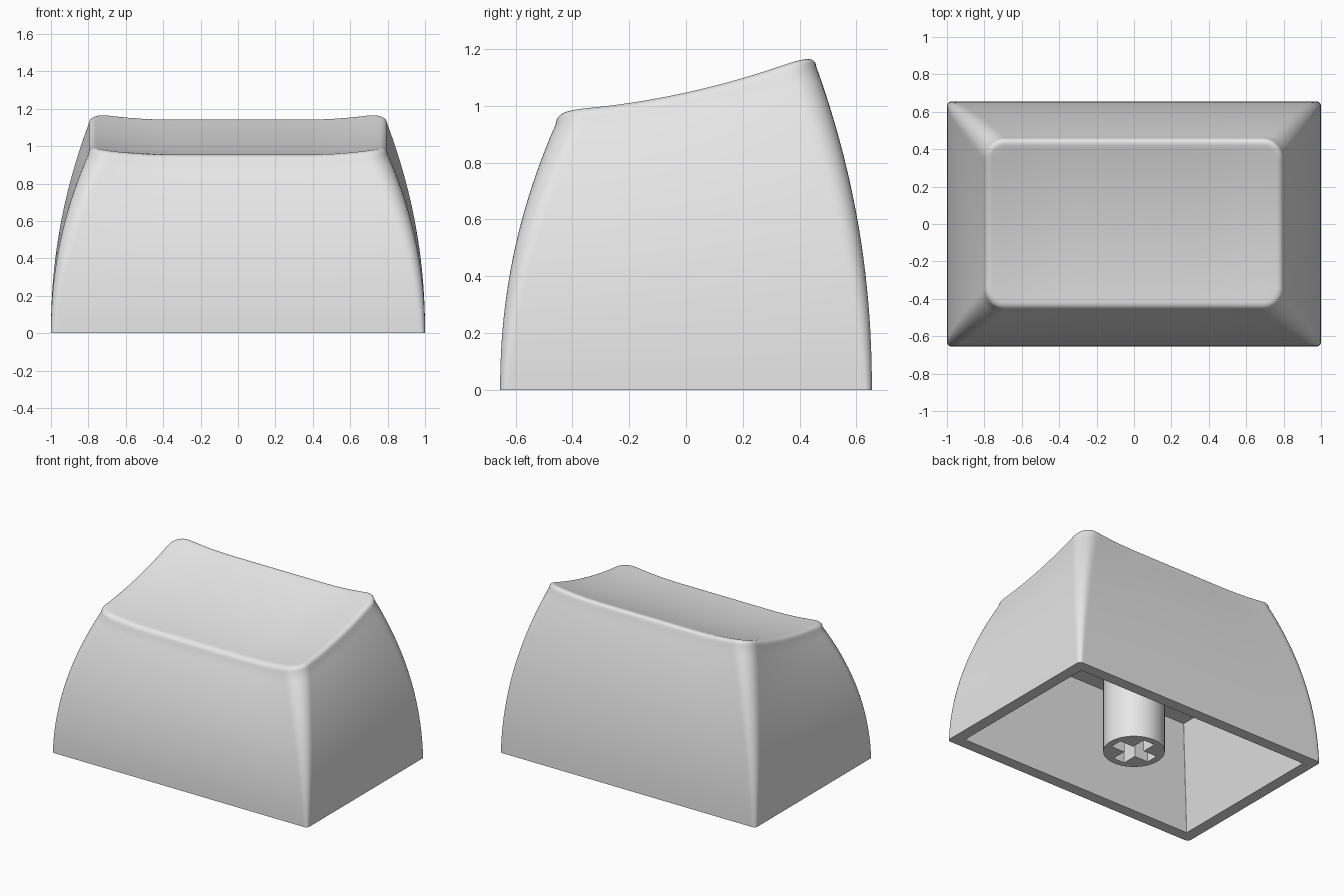
import bpy, bmesh
from math import sin, cos, pi, radians

if "Cube" in bpy.data.objects:
    bpy.data.objects.remove(bpy.data.objects["Cube"])

HX, HY = 1.0, 0.655          # base half sizes
TAPER = 0.2                  # how far the walls lean in
FILLET = 0.04                # rounding of the top edge
TOP_R = 0.11                 # corner radius at the top
STEM_R = 0.196
CEILING = 0.67

grey = bpy.data.materials.new("grey_plastic")
grey.use_nodes = True
grey.diffuse_color = (0.8, 0.8, 0.8, 1)
grey.node_tree.nodes["Principled BSDF"].inputs["Base Color"].default_value = (0.8, 0.8, 0.8, 1)


def outline(hx, hy, r, arc=8, side=16):
    """Rounded rectangle with points packed towards the corners."""
    corners = []
    for k, (sx, sy) in enumerate([(1, 1), (-1, 1), (-1, -1), (1, -1)]):
        angles = [(k + i / arc) * pi / 2 for i in range(arc + 1)]
        corners.append([(sx * (hx - r) + r * cos(a), sy * (hy - r) + r * sin(a)) for a in angles])
    pts = []
    for k, corner in enumerate(corners):
        pts += corner
        (x0, y0), (x1, y1) = corner[-1], corners[(k + 1) % 4][0]
        for i in range(1, side):
            s = 0.5 - 0.5 * cos(pi * i / side)
            pts.append((x0 + (x1 - x0) * s, y0 + (y1 - y0) * s))
    return pts


def top_height(x, y):
    """Sloping dished top, level across the middle and lifting at the sides."""
    lift = max(0, abs(x) - 0.36) / 0.39
    return 1.015 + 0.22 * y + 0.18 * y * y + 0.03 * lift * lift


def finish(name, bm):
    bmesh.ops.recalc_face_normals(bm, faces=bm.faces)
    mesh = bpy.data.meshes.new(name)
    bm.to_mesh(mesh)
    bm.free()
    mesh.materials.append(grey)
    obj = bpy.data.objects.new(name, mesh)
    bpy.context.collection.objects.link(obj)
    return obj


def activate(obj):
    bpy.ops.object.select_all(action='DESELECT')
    obj.select_set(True)
    bpy.context.view_layer.objects.active = obj


# Rings from the cavity ceiling, down and round the rim, up the walls and over the top
rings = []
for inset, z in ((0.24, CEILING), (0.08, 0)):
    rings.append([(x, y, z) for x, y in outline(HX - inset, HY - inset, 0.003)])

top_x, top_y = HX - TAPER, HY - TAPER + 0.005
top_edge = outline(top_x, top_y, TOP_R)
WALL_STEPS = 22
for i in range(WALL_STEPS + 1):
    t = i / WALL_STEPS
    lean = t ** 2.1
    ring = outline(HX + (top_x - HX) * lean, HY + (top_y - HY) * lean, 0.025 + (TOP_R - 0.025) * t)
    rings.append([(x, y, t * (top_height(*e) - FILLET)) for (x, y), e in zip(ring, top_edge)])

for i in range(2, 8):
    a = i / 7 * pi / 2
    inset = FILLET * (1 - cos(a))
    ring = outline(top_x - inset, top_y - inset, TOP_R - inset)
    rings.append([(x, y, top_height(x, y) - FILLET * (1 - sin(a))) for x, y in ring])

DISH_STEPS = 20
for i in range(1, DISH_STEPS):
    s = 1 - i / DISH_STEPS
    rings.append([(x * s, y * s, top_height(x * s, y * s)) for x, y in ring])

# Cap shell
bm = bmesh.new()
loops = [[bm.verts.new(p) for p in ring] for ring in rings]
count = len(loops[0])
for lower, upper in zip(loops, loops[1:]):
    for j in range(count):
        k = (j + 1) % count
        bm.faces.new((lower[j], lower[k], upper[k], upper[j]))
bm.faces.new(loops[0])
bm.faces.new(loops[-1])
shell = finish("cap_shell", bm)
activate(shell)
bpy.ops.object.shade_smooth_by_angle(angle=radians(40))
# The cavity walls and rim stay flat
for face in shell.data.polygons:
    if all(min(HX - abs(shell.data.vertices[v].co.x), 1) >= 0 and v < 2 * count for v in face.vertices):
        face.use_smooth = False

# Mounting stem
bm = bmesh.new()
bmesh.ops.create_cone(bm, cap_ends=True, segments=48, radius1=STEM_R, radius2=STEM_R, depth=CEILING + 0.02)
bmesh.ops.translate(bm, verts=bm.verts, vec=(0, 0, (CEILING + 0.02) / 2))
stem = finish("mounting_stem", bm)

# Cross-shaped socket cut into the stem
L, W = 0.15, 0.044
cross = [(L, -W), (L, W), (W, W), (W, L), (-W, L), (-W, W),
         (-L, W), (-L, -W), (-W, -W), (-W, -L), (W, -L), (W, -W)]
bm = bmesh.new()
base = bm.faces.new([bm.verts.new((x, y, -0.1)) for x, y in cross])
sweep = bmesh.ops.extrude_face_region(bm, geom=[base])
bmesh.ops.translate(bm, vec=(0, 0, 0.4),
                    verts=[v for v in sweep["geom"] if isinstance(v, bmesh.types.BMVert)])
cutter = finish("socket_cutter", bm)
cutter.hide_render = True

cut = stem.modifiers.new("socket", 'BOOLEAN')
cut.operation = 'DIFFERENCE'
cut.solver = 'EXACT'
cut.object = cutter
activate(stem)
bpy.ops.object.modifier_apply(modifier=cut.name)
bpy.data.objects.remove(cutter)
bpy.ops.object.shade_smooth_by_angle(angle=radians(30))
